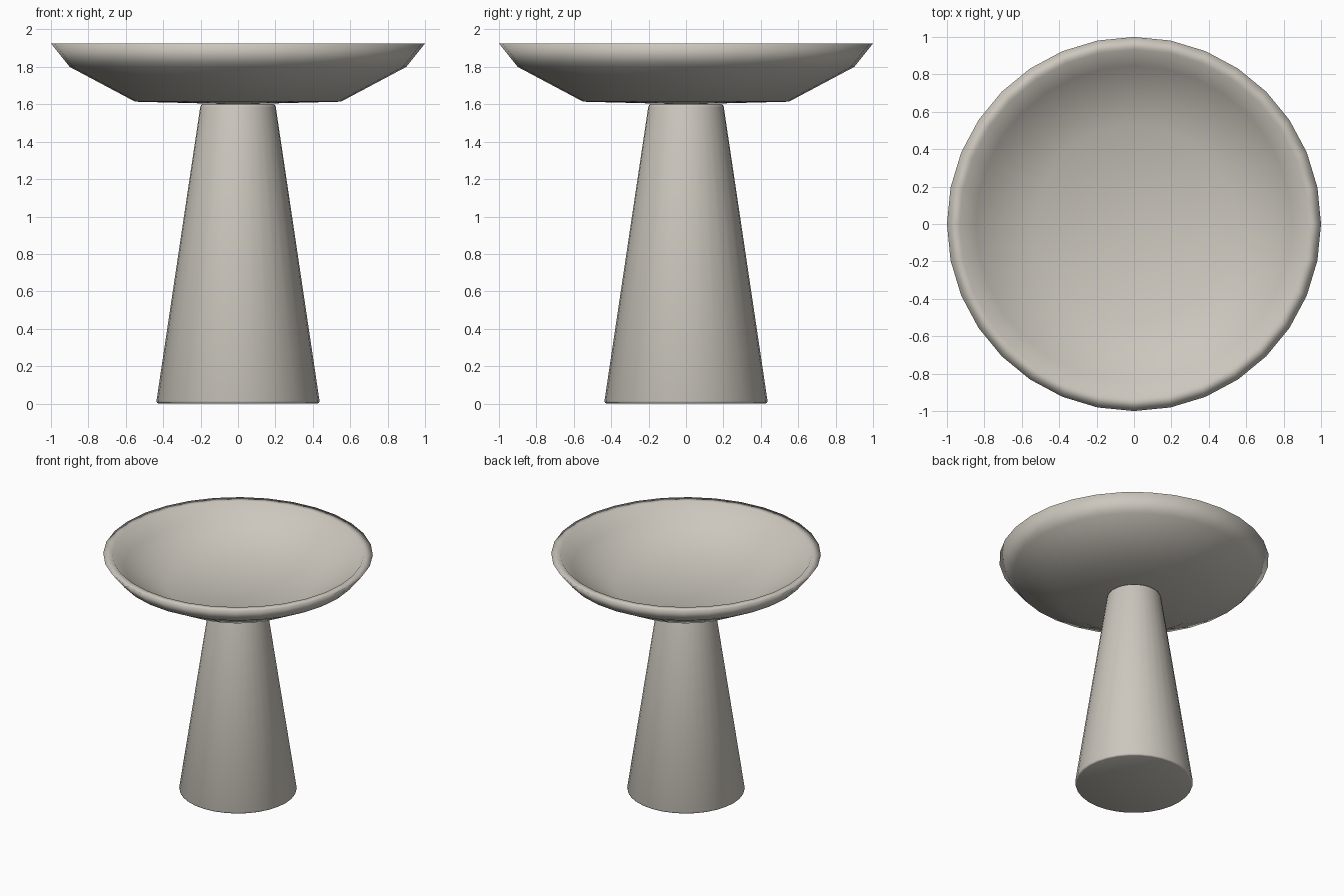
import bpy, bmesh
from math import radians, pi

SIDES = 32

cube = bpy.data.objects.get("Cube")
if cube:
    bpy.data.objects.remove(cube, do_unlink=True)

# Single warm grey finish
stone = bpy.data.materials.new("warm grey stone")
stone.use_nodes = True
colour = (0.60, 0.57, 0.51, 1)
stone.diffuse_color = colour
bsdf = stone.node_tree.nodes["Principled BSDF"]
bsdf.inputs["Base Color"].default_value = colour
bsdf.inputs["Roughness"].default_value = 0.7


def lathe(name, profile):
    """Spin a closed (radius, height) profile, given bottom to top, around z."""
    bm = bmesh.new()
    verts = [bm.verts.new((r, 0, z)) for r, z in profile]
    edges = [bm.edges.new(pair) for pair in zip(verts, verts[1:])]
    bmesh.ops.spin(bm, geom=verts + edges, cent=(0, 0, 0), axis=(0, 0, 1),
                   angle=2 * pi, steps=SIDES, use_duplicate=False)
    bmesh.ops.remove_doubles(bm, verts=bm.verts, dist=0.0005)
    bmesh.ops.recalc_face_normals(bm, faces=bm.faces)
    mesh = bpy.data.meshes.new(name)
    bm.to_mesh(mesh)
    bm.free()
    mesh.materials.append(stone)
    obj = bpy.data.objects.new(name, mesh)
    bpy.context.collection.objects.link(obj)
    bpy.ops.object.select_all(action="DESELECT")
    obj.select_set(True)
    bpy.context.view_layer.objects.active = obj
    return obj


# Tapered pedestal with softened ends
lathe("pedestal", [(0, 0), (0.425, 0), (0.433, 0.004), (0.436, 0.013),
                   (0.202, 1.585), (0.197, 1.597), (0.187, 1.602), (0, 1.602)])
bpy.ops.object.shade_smooth_by_angle(angle=radians(50))

# Wide shallow bowl with a flat rim, fully smooth
lathe("bowl", [(0, 1.60), (0.55, 1.614), (0.90, 1.80), (1.0, 1.925),
               (0.932, 1.925), (0.845, 1.825), (0.53, 1.668), (0, 1.655)])
bpy.ops.object.shade_smooth()
